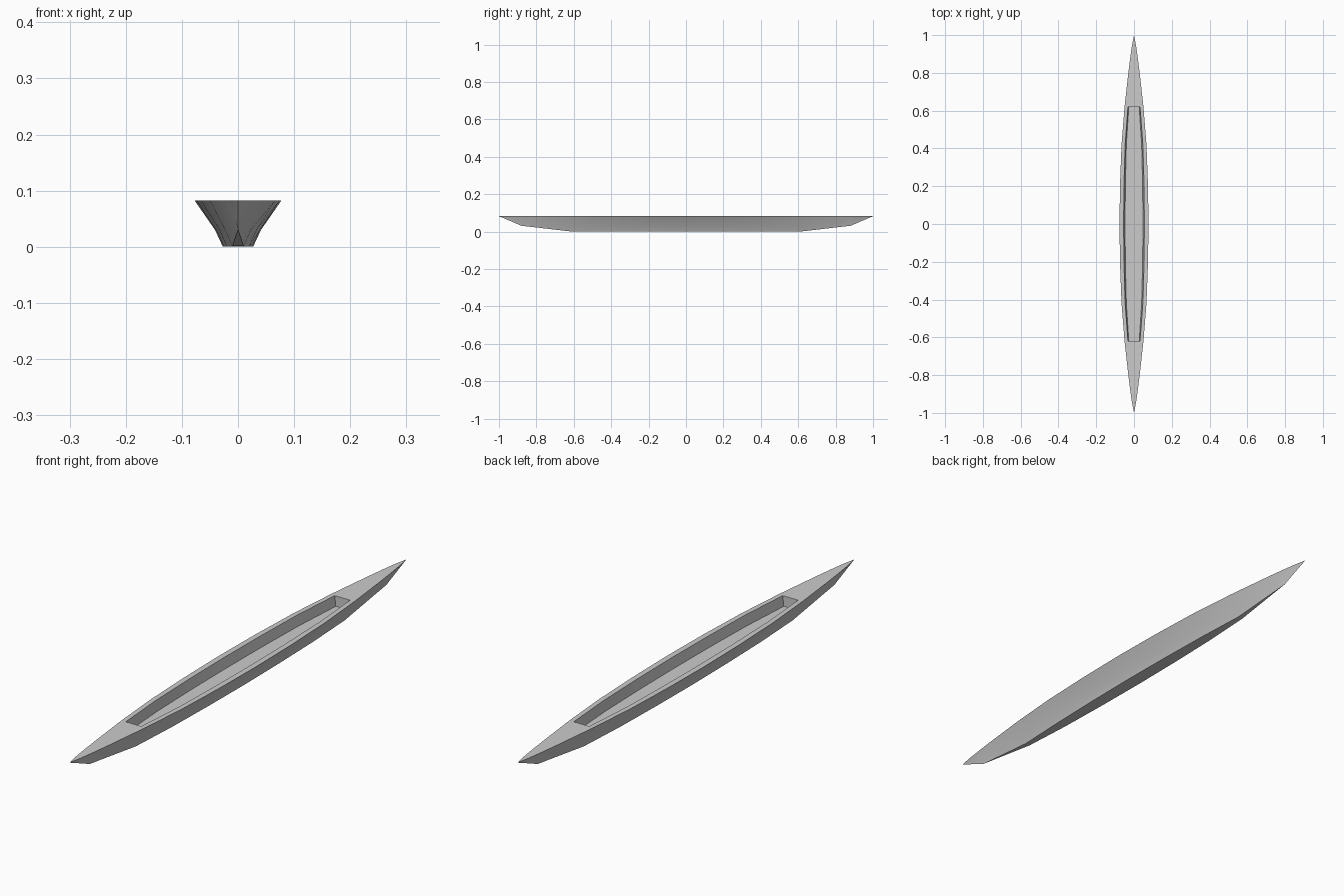
import bpy, bmesh

if "Cube" in bpy.data.objects:
    bpy.data.objects.remove(bpy.data.objects["Cube"])

DECK, FLOOR = 0.082, 0.043
# half-hull stations: y, deck half width, chine half width, chine z,
# bottom half width, bottom z, cockpit half width
half = [
    (0.00, 0.077, 0.041, 0.030, 0.027, 0.000, 0.055),
    (0.21, 0.074, 0.039, 0.030, 0.025, 0.000, 0.053),
    (0.42, 0.066, 0.033, 0.030, 0.020, 0.000, 0.047),
    (0.62, 0.050, 0.023, 0.030, 0.010, 0.001, 0.032),
    (0.80, 0.030, 0.010, 0.038, 0.003, 0.022, 0.016),
    (0.88, 0.020, 0.005, 0.048, 0.000, 0.031, 0.010),
    (0.95, 0.010, 0.003, 0.070, 0.000, 0.061, 0.005),
    (1.00, 0.000, 0.000, DECK, 0.000, DECK, 0.000),
]
stations = [(-s[0],) + s[1:] for s in half[:0:-1]] + half

bm = bmesh.new()


def vert(x, y, z):
    return bm.verts.new((x, y, z))


def mirrored_row(y, pairs):
    left = [vert(-x, y, z) for x, z in pairs]
    right = [vert(x, y, z) for x, z in reversed(pairs)]
    return left + right


def strip(a, b, flip=False):
    for i in range(len(a) - 1):
        quad = (a[i], a[i + 1], b[i + 1], b[i])
        bm.faces.new(quad[::-1] if flip else quad)


# Outer shell, running from cockpit rim over the gunwale and under the keel
rows = []
for y, tw, cw, cz, bw, bz, ow in stations:
    outer = mirrored_row(y, [(ow, DECK), (tw, DECK), (cw, cz), (bw, bz)])
    well = None
    if abs(y) < 0.7:
        well = mirrored_row(y, [(ow * 0.86, FLOOR)])
    rows.append((outer, well))

for (a, wa), (b, wb) in zip(rows, rows[1:]):
    strip(a, b)
    if wa and wb:
        # Cockpit walls and floor
        strip([a[0], wa[0], wa[1], a[-1]], [b[0], wb[0], wb[1], b[-1]], True)
    else:
        # Closed deck at bow and stern
        bm.faces.new((a[-1], a[0], b[0], b[-1]))

# Cockpit end walls
wells = [r for r in rows if r[1]]
for outer, well in (wells[0], wells[-1]):
    bm.faces.new((outer[0], well[0], well[1], outer[-1]))

bmesh.ops.remove_doubles(bm, verts=bm.verts, dist=0.00005)
bmesh.ops.dissolve_degenerate(bm, edges=bm.edges, dist=0.00005)
bmesh.ops.recalc_face_normals(bm, faces=bm.faces)

mesh = bpy.data.meshes.new("canoe_hull")
bm.to_mesh(mesh)
bm.free()
hull = bpy.data.objects.new("canoe_hull", mesh)
bpy.context.collection.objects.link(hull)

# Smooth hull sides with crisp gunwale and rim
bpy.context.view_layer.objects.active = hull
hull.select_set(True)
bpy.ops.object.shade_smooth_by_angle(angle=0.52)
